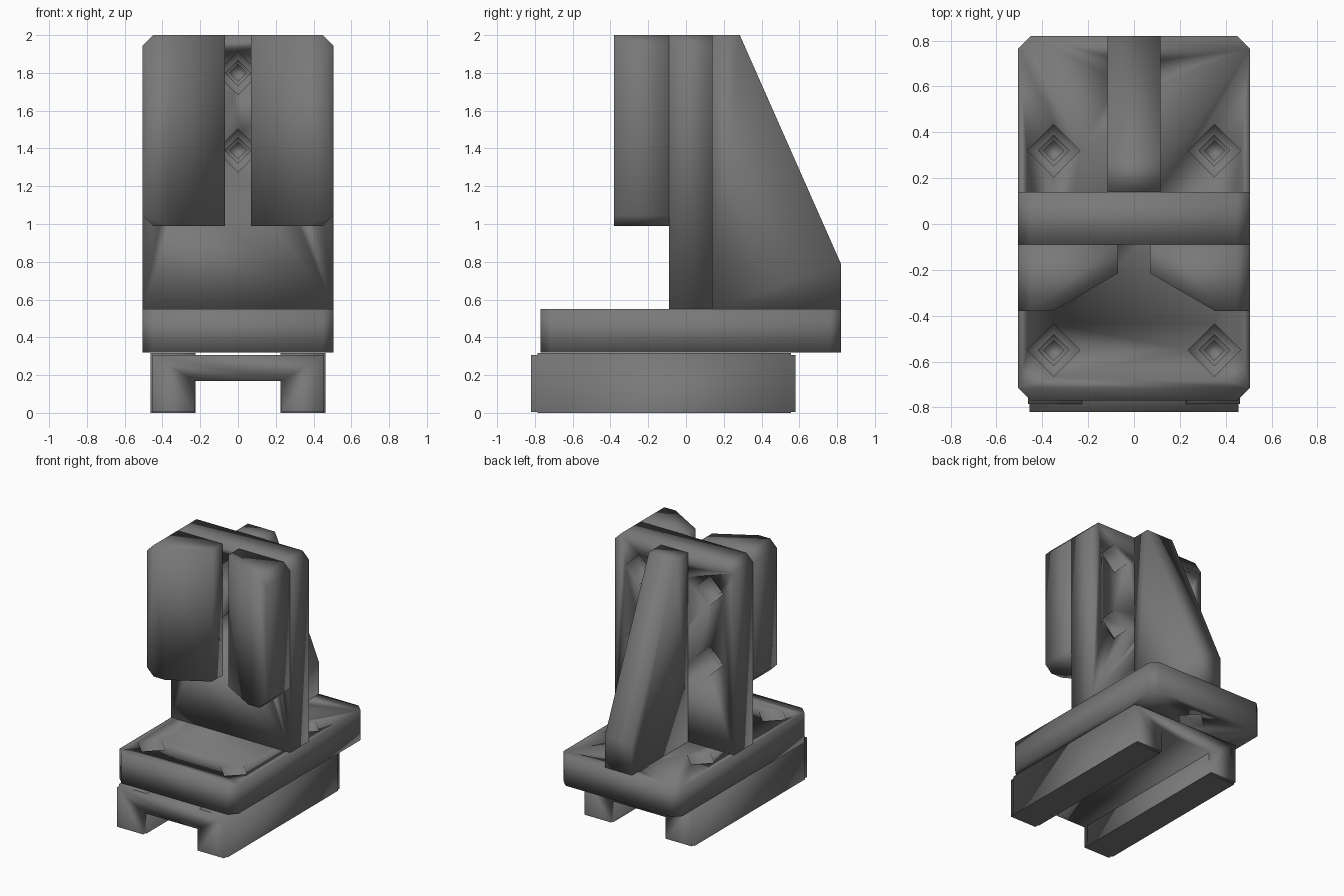
import bpy, bmesh
from math import cos, sin, pi
from mathutils import Vector

if "Cube" in bpy.data.objects:
    bpy.data.objects.remove(bpy.data.objects["Cube"])

CH = 0.055  # corner chamfer

dark = bpy.data.materials.new("dark_grey")
dark.diffuse_color = (.19, .19, .19, 1)
dark.use_nodes = True
dark.node_tree.nodes["Principled BSDF"].inputs["Base Color"].default_value = dark.diffuse_color


def finish(bm, name):
    bmesh.ops.recalc_face_normals(bm, faces=bm.faces[:])
    me = bpy.data.meshes.new(name)
    bm.to_mesh(me)
    bm.free()
    me.materials.append(dark)
    ob = bpy.data.objects.new(name, me)
    bpy.context.collection.objects.link(ob)
    return ob


def prism(name, pts, axis, lo, hi, chamfers=()):
    """Extrude a 2D outline along an axis; chamfers are (point, normal) cuts."""
    place = {'x': lambda a, b, c: (c, a, b),
             'y': lambda a, b, c: (a, c, b),
             'z': lambda a, b, c: (a, b, c)}[axis]
    bm = bmesh.new()
    face = bm.faces.new([bm.verts.new(place(a, b, lo)) for a, b in pts])
    ext = bmesh.ops.extrude_face_region(bm, geom=[face])['geom']
    bmesh.ops.translate(bm, vec=Vector(place(0, 0, hi - lo)),
                        verts=[g for g in ext if isinstance(g, bmesh.types.BMVert)])
    # Extruding a lone face may leave the start cap open or present
    bmesh.ops.holes_fill(bm, edges=[e for e in bm.edges if e.is_boundary])
    bmesh.ops.recalc_face_normals(bm, faces=bm.faces[:])
    for co, no in chamfers:
        cut = bmesh.ops.bisect_plane(bm, geom=bm.verts[:] + bm.edges[:] + bm.faces[:],
                                     plane_co=co, plane_no=no, clear_outer=True)
        bmesh.ops.edgeloop_fill(bm, edges=[g for g in cut['geom_cut']
                                           if isinstance(g, bmesh.types.BMEdge)])
    return finish(bm, name)


def bolt_hole(bm, origin, direction):
    """Stepped four-sided hole: counterbore, clearance, tapped end."""
    o, d = Vector(origin), Vector(direction)
    u = Vector((1, 0, 0))
    v = d.cross(u)
    rings = []
    for r, t in ((.115, -.02), (.115, .115), (.068, .115),
                 (.068, .235), (.045, .235), (.045, .37)):
        rings.append([bm.verts.new(o + d * t + r * (u * cos(i * pi / 2) + v * sin(i * pi / 2)))
                      for i in range(4)])
    for a, b in zip(rings, rings[1:]):
        for i in range(4):
            j = (i + 1) % 4
            bm.faces.new((a[i], a[j], b[j], b[i]))
    bm.faces.new(rings[0])
    bm.faces.new(rings[-1])


def drill(parts, holes):
    bm = bmesh.new()
    for origin, direction in holes:
        bolt_hole(bm, origin, direction)
    cutter = finish(bm, "bolt_cutter")
    cutter.hide_render = True
    for ob in parts:
        mod = ob.modifiers.new("holes", 'BOOLEAN')
        mod.operation = 'DIFFERENCE'
        mod.solver = 'EXACT'
        mod.object = cutter
        bpy.context.view_layer.objects.active = ob
        bpy.ops.object.modifier_apply(modifier=mod.name)
    bpy.data.objects.remove(cutter)


# Channel-shaped foot with two rails along its legs
channel = prism("base_channel", [(-.455, .004), (-.23, .004), (-.23, .17), (.23, .17),
                                 (.23, .004), (.455, .004), (.455, .306), (-.455, .306)],
                'y', -.82, .58)
rails = [prism("base_rail", [(s * .226, 0), (s * .462, 0),
                             (s * .462, .316), (s * .226, .316)], 'y', -.785, .555)
         for s in (-1, 1)]

# Base plate with clipped corners
X, Y0, Y1 = .505, -.77, .82
plate = prism("base_plate", [(-X + CH, Y0), (X - CH, Y0), (X, Y0 + CH), (X, Y1 - CH),
                             (X - CH, Y1), (-X + CH, Y1), (-X, Y1 - CH), (-X, Y0 + CH)],
              'z', .32, .55)

# Upright wall with clipped top corners
wall = prism("upright_wall", [(-X, .55), (X, .55), (X, 2 - CH), (X - CH, 2),
                              (-X + CH, 2), (-X, 2 - CH)], 'y', -.09, .14)

# Sloped support rib behind the wall
rib = prism("support_rib", [(.14, .55), (.82, .55), (.82, .79), (.285, 2), (.14, 2)],
            'x', -.115, .115)

# Pair of jaws forming the vee at the front
jaws = [prism("vee_jaw", [(s * .07, -.09), (s * .07, -.215), (s * .355, -.38),
                          (s * X, -.38), (s * X, -.09)], 'z', .99, 2,
              [((s * (X - CH), 0, 2), (s, 0, 1)), ((s * (X - CH), 0, .99), (s, 0, -1))])
        for s in (-1, 1)]

# Bolt holes
plate_top = [((s * .35, y, .55), (0, 0, -1)) for s in (-1, 1) for y in (-.55, .32)]
plate_under = [((0, .63, .32), (0, 0, 1))]
wall_back = [((s * .3, .14, z), (0, -1, 0)) for s in (-1, 1) for z in (1.22, 1.76)]
wall_front = [((0, -.09, z), (0, 1, 0)) for z in (1.39, 1.8)]
drill([plate], plate_top + plate_under)
drill([channel] + rails, plate_top)
drill([wall], wall_back + wall_front)
drill(jaws, wall_back)
# The rib is only tapped from the plate and the wall front
drill([rib], plate_under + wall_front)

# Soft shading throughout, flat under the feet
for ob in bpy.context.collection.objects:
    for p in ob.data.polygons:
        p.use_smooth = p.center.z > .01
